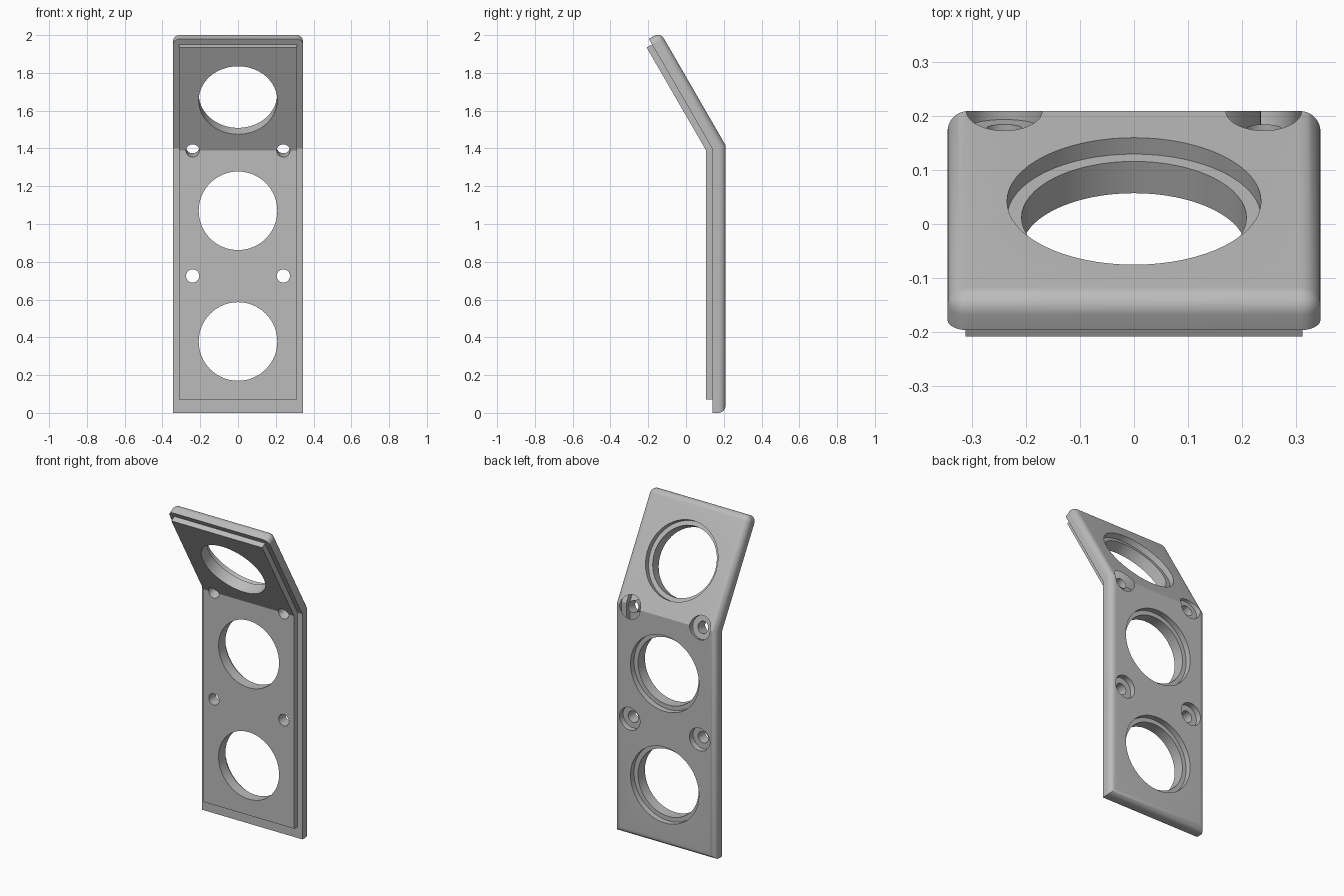
import bpy
import bmesh
from math import sin, cos, tan, radians
from mathutils import Vector

cube = bpy.data.objects.get("Cube")
if cube:
    bpy.data.objects.remove(cube, do_unlink=True)

BACK, STEP, FRONT = 0.209, 0.139, 0.106   # y of the three vertical faces
BEND_Z = 1.39                             # bend height on the front face
TILT = radians(30)
UP = Vector((0, -sin(TILT), cos(TILT)))   # direction up the tilted section
OUT = Vector((0, cos(TILT), sin(TILT)))   # back normal of the tilted section
BISECT = Vector((0, cos(TILT / 2), sin(TILT / 2)))

grey = bpy.data.materials.new("plain grey")
grey.use_nodes = True
grey.diffuse_color = (0.5, 0.5, 0.5, 1)
grey.node_tree.nodes["Principled BSDF"].inputs["Base Color"].default_value = (0.5, 0.5, 0.5, 1)


def bend(y):
    """Point on the bend line for a layer at depth y."""
    return Vector((0, y, BEND_Z + (y - FRONT) * tan(TILT / 2)))


def bent_plate(name, y0, y1, half_width, bottom, length, fillet=0):
    """Bent slab from front face y0 to back face y1; length runs up the tilt from y0."""
    top = bend(y0) + UP * length
    profile = [Vector((0, y0, bottom)), bend(y0), top,
               top + OUT * (y1 - y0), bend(y1), Vector((0, y1, bottom))]
    bm = bmesh.new()
    left, right = [[bm.verts.new((x, p.y, p.z)) for p in profile]
                   for x in (half_width, -half_width)]
    n = len(profile)
    for i in range(n):
        j = (i + 1) % n
        bm.faces.new((left[i], left[j], right[j], right[i]))
    for ring in (left, right):                       # side walls, one quad per section
        bm.faces.new((ring[0], ring[1], ring[4], ring[5]))
        bm.faces.new((ring[1], ring[2], ring[3], ring[4]))
    bmesh.ops.recalc_face_normals(bm, faces=bm.faces)
    if fillet:
        # back rim and the two top corners
        pairs = [(left[3], right[3]), (left[5], right[5])]
        for ring in (left, right):
            pairs += [(ring[2], ring[3]), (ring[3], ring[4]), (ring[4], ring[5])]
        bmesh.ops.bevel(bm, geom=[bm.edges.get(p) for p in pairs], offset=fillet,
                        offset_type='OFFSET', segments=8, profile=0.5, affect='EDGES')
    mesh = bpy.data.meshes.new(name)
    bm.to_mesh(mesh)
    bm.free()
    mesh.materials.append(grey)
    obj = bpy.data.objects.new(name, mesh)
    bpy.context.collection.objects.link(obj)
    return obj


def cylinder(name, radius, start, end):
    """Cylinder cutter between two points."""
    axis = end - start
    bpy.ops.mesh.primitive_cylinder_add(vertices=64, radius=radius, depth=axis.length,
                                        location=(start + end) / 2,
                                        rotation=axis.to_track_quat('Z', 'Y').to_euler())
    obj = bpy.context.object
    obj.name = name
    obj.hide_render = True
    obj.data.materials.append(grey)
    return obj


def combine(target, other, operation):
    mod = target.modifiers.new(operation.title(), 'BOOLEAN')
    mod.operation, mod.object, mod.solver = operation, other, 'EXACT'
    bpy.ops.object.select_all(action='DESELECT')
    bpy.context.view_layer.objects.active = target
    target.select_set(True)
    bpy.ops.object.modifier_apply(modifier=mod.name)
    bpy.data.objects.remove(other, do_unlink=True)


def stepped_hole(target, back_point, axis, radius, bore_radius, depth=0.035):
    """Through hole with a wider counterbore sunk from the back."""
    outside = back_point + axis * 0.06
    combine(target, cylinder("hole_cutter", radius, back_point - axis * 0.2, outside), 'DIFFERENCE')
    combine(target, cylinder("bore_cutter", bore_radius, back_point - axis * depth, outside), 'DIFFERENCE')


# Outer plate with rounded back rim, plus the raised front layer
panel = bent_plate("bent_panel", STEP, BACK, 0.345, 0, 0.671, fillet=0.038)
layer = bent_plate("front_layer", FRONT, STEP + 0.02, 0.312, 0.07, 0.629)
combine(panel, layer, 'UNION')

# Three large round openings
Y = Vector((0, 1, 0))
for z in (0.378, 1.07):
    stepped_hole(panel, Vector((0, BACK, z)), Y, 0.208, 0.235)
tilted_centre = bend(FRONT) + UP * 0.306 + OUT * (BACK - FRONT)
stepped_hole(panel, tilted_centre, OUT, 0.208, 0.235)

# Four screw holes, the upper pair along the bend
for x in (-0.24, 0.24):
    side = Vector((x, 0, 0))
    stepped_hole(panel, side + Vector((0, BACK, 0.725)), Y, 0.035, 0.07)
    stepped_hole(panel, side + bend(BACK), BISECT, 0.035, 0.07)

bpy.ops.object.select_all(action='DESELECT')
bpy.context.view_layer.objects.active = panel
panel.select_set(True)
bpy.ops.object.shade_smooth_by_angle(angle=radians(25))
